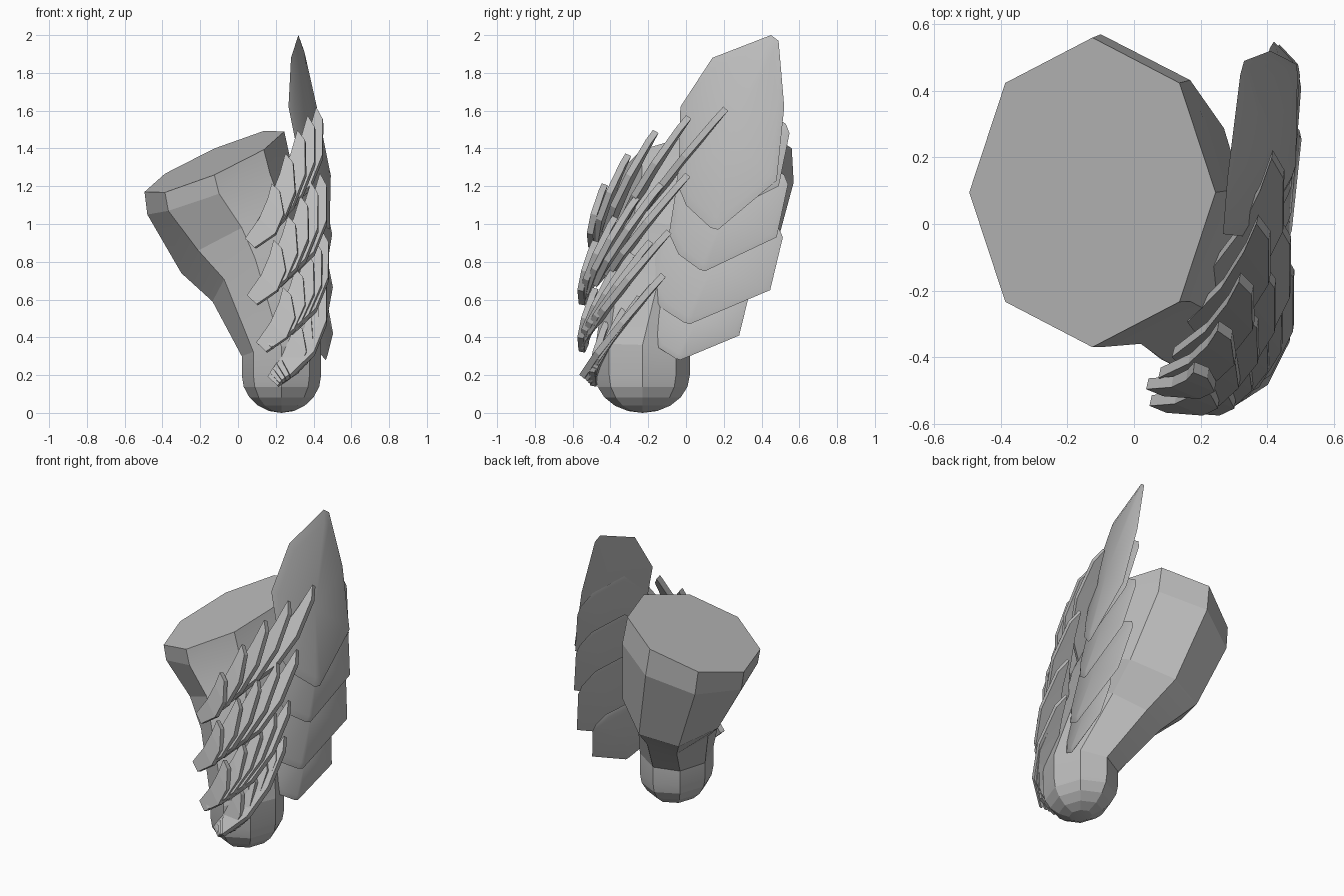
import bpy
import math
from mathutils import Vector

cube = bpy.data.objects.get("Cube")
if cube:
    bpy.data.objects.remove(cube, do_unlink=True)

GREY = (0.5, 0.5, 0.5, 1.0)
grey = bpy.data.materials.new("plain grey")
grey.use_nodes = True
grey.diffuse_color = GREY
grey.node_tree.nodes["Principled BSDF"].inputs["Base Color"].default_value = GREY


def make(name, verts, faces, smooth_angle=None):
    mesh = bpy.data.meshes.new(name)
    mesh.from_pydata([tuple(v) for v in verts], [], faces)
    mesh.materials.append(grey)
    obj = bpy.data.objects.new(name, mesh)
    bpy.context.collection.objects.link(obj)
    bpy.ops.object.select_all(action='DESELECT')
    obj.select_set(True)
    bpy.context.view_layer.objects.active = obj
    # consistent outward normals
    bpy.ops.object.mode_set(mode='EDIT')
    bpy.ops.mesh.select_all(action='SELECT')
    bpy.ops.mesh.normals_make_consistent(inside=False)
    bpy.ops.object.mode_set(mode='OBJECT')
    if smooth_angle:
        bpy.ops.object.shade_smooth_by_angle(angle=math.radians(smooth_angle))
    return obj


# Arm: eight-sided rings (centre, left axis, back axis) lofted from the cap down
SIDES = 8
rings = [
    ((-.125, .095, 1.33), (-.37, 0, -.16), (0, .465, .07)),
    ((-.10, .10, 1.19), (-.38, 0, -.14), (0, .47, .03)),
    ((.03, .04, .86), (-.33, .05, -.12), (.01, .40, -.12)),
    ((.10, -.08, .70), (-.235, .04, -.11), (.01, .33, -.12)),
    ((.23, -.23, .33), (-.21, 0, -.03), (0, .25, -.02)),
]
# rounded lower end
DOME = 5
for k in range(DOME):
    a = math.radians(90 * k / DOME)
    r = math.cos(a)
    rings.append(((.23, -.23, .2 - .2 * math.sin(a)), (-.21 * r, 0, 0), (0, .25 * r, 0)))

verts, faces = [], []
for c, u, v in rings:
    for i in range(SIDES):
        a = math.tau * i / SIDES
        verts.append(Vector(c) + Vector(u) * math.cos(a) + Vector(v) * math.sin(a))
for k in range(len(rings) - 1):
    for i in range(SIDES):
        j = (i + 1) % SIDES
        faces.append((k * SIDES + i, k * SIDES + j, (k + 1) * SIDES + j, (k + 1) * SIDES + i))
faces.append(tuple(range(SIDES)))
verts.append(Vector((.23, -.23, 0)))
last = (len(rings) - 1) * SIDES
faces += [(last + i, last + (i + 1) % SIDES, len(verts) - 1) for i in range(SIDES)]
make("arm", verts, faces, 12)


# Large outer plates: side outline relative to the lower tip, curved and leaning in
def plate(name, outline, tip, base_x):
    n = len(outline)
    cy = sum(p[0] for p in outline) / n
    cz = sum(p[1] for p in outline) / n

    def point(dy, dz, off):
        curl = .6 if dy < 0 else .25
        x = base_x + .27 * dy - curl * dy * dy - .215 * dz + off
        return Vector((x, tip[0] + dy, tip[1] + dz))

    verts = [point(y, z, 0) for y, z in outline]
    faces = []
    for off in (.012, -.012):
        start = len(verts)
        verts += [point(cy + (y - cy) * .88, cz + (z - cz) * .88, off) for y, z in outline]
        verts.append(point(cy, cz, off))
        for i in range(n):
            j = (i + 1) % n
            faces.append((i, j, start + j, start + i))
            faces.append((start + i, start + j, start + n))
    make(name, verts, faces, 35)


long_outline = [(0, 0), (-.04, .01), (-.17, .13), (-.21, .23), (-.2, .65), (-.03, .91),
                (.28, 1.03), (.32, 1.0), (.35, .65), (.31, .26)]
short_outline = [(0, 0), (-.03, .01), (-.14, .09), (-.19, .2), (-.15, .45), (.05, .6),
                 (.32, .57), (.42, .51), (.44, .46), (.38, .18)]
plate("top_outer_plate", long_outline, (.17, .97), .485)
for i, (y, z, x, w) in enumerate([(.13, 1.02, .45, .95), (.1, .75, .465, 1), (.02, .47, .465, 1.12)]):
    plate("outer_plate_%d" % (i + 1), [(p * w, q) for p, q in short_outline], (y, z), x)
plate("lowest_outer_plate", [(p * .82, q * .72) for p, q in short_outline], (-.03, .28), .465)


# Narrow overlapping blades wrapping from the outer side to the front
def blade(name, tip, run, width):
    stations = [(0, .5), (.25, 1), (.6, 1), (1, .6)]
    verts, faces = [], []
    for s, w in stations:
        bow = Vector((.02, -.015, -.01)) * math.sin(math.pi * s)
        p = tip + run * s + bow
        verts += [p, p + width * w]
    for k in range(len(stations) - 1):
        a = 2 * k
        faces.append((a, a + 1, a + 3, a + 2))
    obj = make(name, verts, faces)
    mod = obj.modifiers.new("thickness", 'SOLIDIFY')
    mod.thickness = .034
    mod.offset = 0


outer_tip, front_tip = Vector((.415, .21, 1.61)), Vector((.18, -.43, 1.21))
outer_run, front_run = Vector((-.2, -.36, -.46)), Vector((-.14, -.05, -.29))
outer_width, front_width = Vector((.07, -.12, -.13)), Vector((.085, -.035, -.08))
# row offsets at the outer column and at the front column
outer_rows = [(0, 0, 0), (.02, -.2, -.35), (.03, -.3, -.65), (.02, -.33, -.88)]
front_rows = [(0, 0, 0), (.01, -.05, -.3), (.06, -.05, -.55), (.12, .01, -.73)]
COLUMNS = 5
for row, (o, f) in enumerate(zip(outer_rows, front_rows)):
    for col in range(COLUMNS):
        t = col / (COLUMNS - 1)
        arch = math.sin(math.pi * t)
        bow = Vector((.02, -.05 * (1 - .5 * row), .08 * (1 - .3 * row))) * arch
        tip = outer_tip.lerp(front_tip, t) + Vector(o).lerp(Vector(f), t) + bow
        run = outer_run.lerp(front_run, t) + Vector((-.03, -.02, -.1 + .03 * row)) * arch
        blade("blade_row%d_%d" % (row + 1, col + 1), tip, run, outer_width.lerp(front_width, t))
